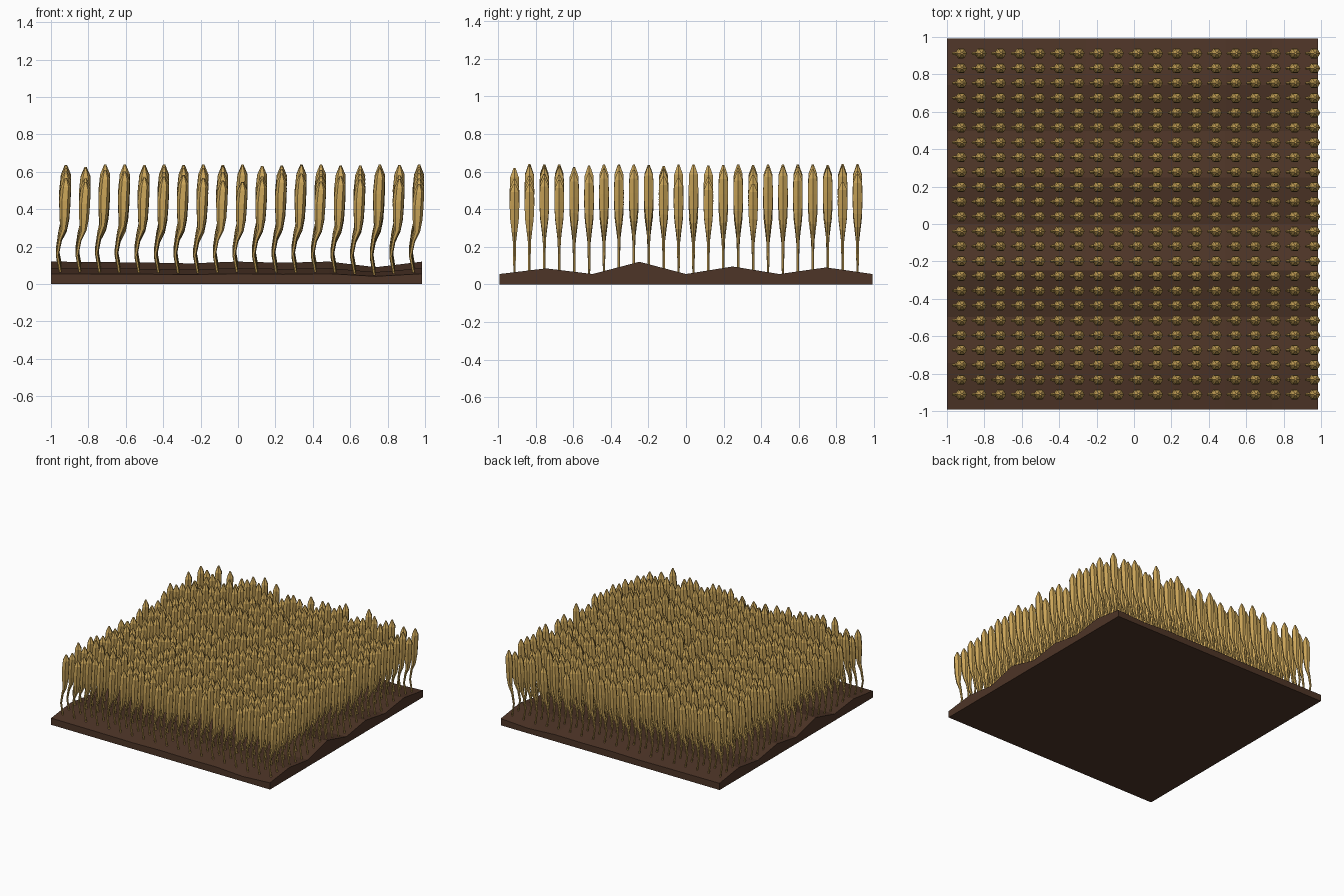
import bpy, bmesh, math, random

if "Cube" in bpy.data.objects:
    bpy.data.objects.remove(bpy.data.objects["Cube"])

random.seed(7)


def material(name, color):
    mat = bpy.data.materials.new(name)
    mat.diffuse_color = (*color, 1)
    mat.use_nodes = True
    mat.node_tree.nodes["Principled BSDF"].inputs["Base Color"].default_value = mat.diffuse_color
    return mat


def make_object(name, bm, mat):
    bmesh.ops.recalc_face_normals(bm, faces=bm.faces[:])
    mesh = bpy.data.meshes.new(name)
    bm.to_mesh(mesh)
    bm.free()
    mesh.materials.append(mat)
    obj = bpy.data.objects.new(name, mesh)
    bpy.context.collection.objects.link(obj)
    return obj


soil = material("soil", (0.075, 0.035, 0.02))
gold = material("ripe_grain", (0.60, 0.38, 0.10))

# Ploughed ground: ridges along x, one height per row of the 9 x 9 grid
CX, HALF, N = -0.0075, 0.9925, 8
ridge = [0.055, 0.085, 0.055, 0.12, 0.055, 0.095, 0.055, 0.09, 0.055]
along = [1.0, 0.98, 0.96, 0.92, 1.0, 0.95, 1.0, 0.75, 1.0]


def soil_height(x, y):
    u = min(max((x - CX + HALF) / (2 * HALF) * N, 0), N - 1e-6)
    v = min(max((y + HALF) / (2 * HALF) * N, 0), N - 1e-6)
    i, j = int(u), int(v)
    a = along[i] + (along[i + 1] - along[i]) * (u - i)
    return a * (ridge[j] + (ridge[j + 1] - ridge[j]) * (v - j))


bm = bmesh.new()
grid = [[bm.verts.new((CX - HALF + 2 * HALF * i / N, -HALF + 2 * HALF * j / N,
                       ridge[j] * along[i])) for j in range(N + 1)] for i in range(N + 1)]
for i in range(N):
    for j in range(N):
        bm.faces.new((grid[i][j], grid[i + 1][j], grid[i + 1][j + 1], grid[i][j + 1]))
# Side walls and flat underside
loop = ([grid[i][0] for i in range(N)] + [grid[N][j] for j in range(N)]
        + [grid[i][N] for i in range(N, 0, -1)] + [grid[0][j] for j in range(N, 0, -1)])
low = [bm.verts.new((v.co.x, v.co.y, 0)) for v in loop]
for k in range(len(loop)):
    m = (k + 1) % len(loop)
    bm.faces.new((loop[k], low[k], low[m], loop[m]))
bm.faces.new(low)
make_object("ground", bm, soil)

# Stalk rings: height fraction, x offset from the tip, radius
PROFILE = [(0.00, -0.028, 0.007), (0.20, -0.046, 0.008), (0.36, -0.032, 0.010),
           (0.47, -0.012, 0.017), (0.60, -0.008, 0.026), (0.76, -0.006, 0.030),
           (0.91, 0.000, 0.027), (1.00, 0.000, 0.006)]
SIDES = 6


def add_stalk(bm, x, y, base, top):
    rings = []
    for t, dx, r in PROFILE:
        rings.append([bm.verts.new((x + dx + r * math.cos(math.tau * k / SIDES),
                                    y + r * math.sin(math.tau * k / SIDES),
                                    base + t * (top - base))) for k in range(SIDES)])
    for a, b in zip(rings, rings[1:]):
        for k in range(SIDES):
            m = (k + 1) % SIDES
            bm.faces.new((a[k], a[m], b[m], b[k]))
    bm.faces.new(rings[0])
    bm.faces.new(rings[-1])


# Rows of grain, 19 columns by 24 rows, with uneven heights
COLS, ROWS = 19, 24
bm = bmesh.new()
for i in range(COLS):
    for j in range(ROWS):
        x = -0.92 + 0.1049 * i
        y = -0.912 + 1.824 * j / (ROWS - 1)
        base = soil_height(x - 0.028, y) - 0.01
        add_stalk(bm, x, y, base, random.uniform(0.53, 0.64))
make_object("grain_stalks", bm, gold)
